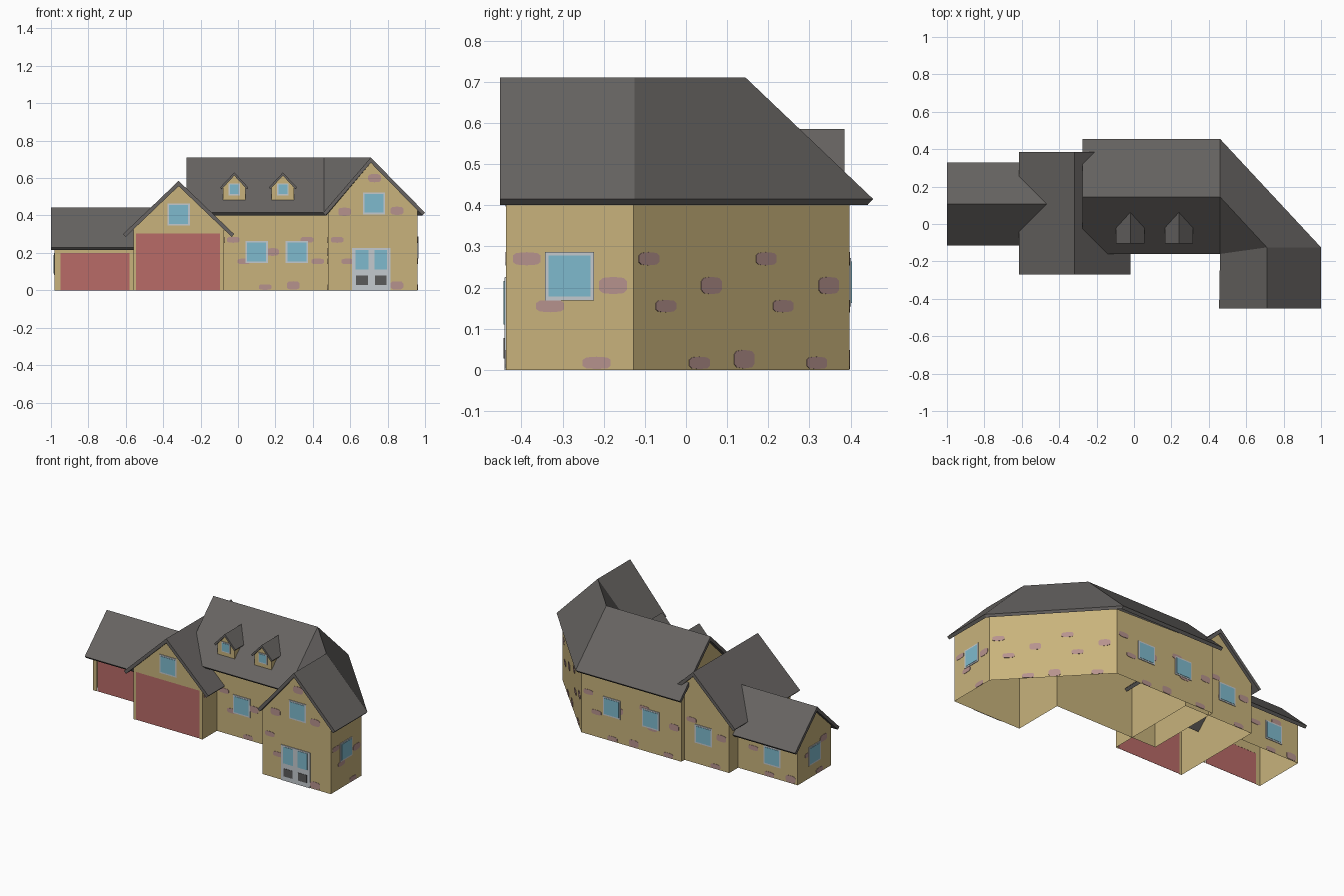
import bpy, bmesh, math
from mathutils import Vector

if "Cube" in bpy.data.objects:
    bpy.data.objects.remove(bpy.data.objects["Cube"])


def material(name, rgb):
    m = bpy.data.materials.new(name)
    m.diffuse_color = (*rgb, 1)
    m.use_nodes = True
    m.node_tree.nodes["Principled BSDF"].inputs["Base Color"].default_value = m.diffuse_color
    return m


WALL = material("tan_wall", (0.58, 0.45, 0.20))
STONE = material("mauve_stone", (0.47, 0.29, 0.27))
ROOF = material("grey_roof", (0.135, 0.127, 0.122))
GLASS = material("blue_glass", (0.21, 0.49, 0.61))
FRAME = material("pale_frame", (0.55, 0.59, 0.62))
RED = material("red_door", (0.48, 0.145, 0.137))
DARK = material("dark_panel", (0.10, 0.10, 0.10))


def finish(name, bm, mat, recalc=False):
    if recalc:
        bmesh.ops.remove_doubles(bm, verts=bm.verts, dist=1e-4)
        bmesh.ops.recalc_face_normals(bm, faces=bm.faces)
    me = bpy.data.meshes.new(name)
    bm.to_mesh(me)
    bm.free()
    me.materials.append(mat)
    ob = bpy.data.objects.new(name, me)
    bpy.context.collection.objects.link(ob)
    return ob


def face(bm, pts):
    return bm.faces.new([bm.verts.new(p) for p in pts])


def walls(name, plan, tops, peaks, doors={}, skip=()):
    """Open shell on a counter-clockwise plan, with gable peaks and door openings."""
    bm = bmesh.new()
    n = len(plan)
    for i in range(n):
        if i in skip:
            continue
        (ax, ay), (bx, by) = plan[i], plan[(i + 1) % n]
        pts = [(ax, ay, 0)]
        if i in doors:
            l, r, h = doors[i]
            pts += [(l, ay, 0), (l, ay, h), (r, ay, h), (r, ay, 0)]
        pts += [(bx, by, 0), (bx, by, tops[(i + 1) % n])]
        if i in peaks:
            pts.append(peaks[i])
        pts.append((ax, ay, tops[i]))
        face(bm, pts)
    finish(name, bm, WALL)


def roof(name, stations, t=0.02):
    """Loft of a thick gable section (eave, ridge, eave) through the stations."""
    bm = bmesh.new()
    rings = []
    for st in stations:
        a, r, b = map(Vector, st)

        def under(e):
            d = Vector((r.x - e.x, r.y - e.y, 0)).normalized()
            return e + d * t * 0.7 - Vector((0, 0, t * 0.72))
        low = r - Vector((0, 0, t * 1.4))
        rings.append([a, r, b, under(b), low, under(a)])
    for p, q in zip(rings, rings[1:]):
        for k in range(6):
            m = (k + 1) % 6
            quad = []
            for v in (p[k], p[m], q[m], q[k]):
                if all((v - w).length > 1e-4 for w in quad):
                    quad.append(v)
            if len(quad) > 2:
                face(bm, quad)
    for c in (rings[0], rings[-1]):
        face(bm, [c[0], c[1], c[4], c[5]])
        face(bm, [c[1], c[2], c[3], c[4]])
    finish(name, bm, ROOF, True)


def add_plate(bm, c, n, outline, thick):
    """Thin plate standing off a wall at c with outward horizontal normal n."""
    nv = Vector((n[0], n[1], 0)).normalized()
    tv = Vector((-nv.y, nv.x, 0))
    base = [Vector(c) + tv * u + Vector((0, 0, v)) for u, v in outline]
    top = [p + nv * thick for p in base]
    face(bm, top)
    for i in range(len(base)):
        j = (i + 1) % len(base)
        face(bm, [base[i], base[j], top[j], top[i]])


def plate(name, c, n, w, h, thick, mat):
    bm = bmesh.new()
    add_plate(bm, c, n, [(-w/2, -h/2), (w/2, -h/2), (w/2, h/2), (-w/2, h/2)], thick)
    finish(name, bm, mat)


def window(c, n, w=0.12, h=0.118, rim=0.009):
    plate("window_frame", c, n, w, h, 0.004, FRAME)
    plate("window_glass", c, n, w - 2 * rim, h - 2 * rim, 0.006, GLASS)


# Wall shells: bent main house, big garage, small garage
house = [(-.245, -.105), (.48, -.105), (.48, -.437), (.96, -.437),
         (.96, -.127), (.46, .397), (-.245, .397)]
walls("house_walls", house, [.44, .415, .41, .428, .428, .42, .44],
      {2: (.71, -.437, .682), 6: (-.245, .145, .682)})
walls("large_garage_walls", [(-.56, -.25), (-.075, -.25), (-.075, .365), (-.56, .365)],
      [.325] * 4, {0: (-.3175, -.25, .557), 2: (-.3175, .365, .557)},
      {0: (-.545, -.095, .305)})
walls("small_garage_walls", [(-.98, -.06), (-.56, -.06), (-.56, .275), (-.98, .275)],
      [.255] * 4, {3: (-.98, .1075, .412)}, {0: (-.95, -.58, .2)}, skip=(1,))

# Garage doors filling the openings
plate("large_garage_door", (-.32, -.247, .1525), (0, -1), .45, .305, .001, RED)
plate("small_garage_door", (-.765, -.057, .1), (0, -1), .37, .2, .001, RED)

# Roofs
roof("house_roof", [
    ((-.275, -.16, .415), (-.275, .145, .71), (-.275, .455, .415)),
    ((.46, -.16, .415), (.46, .145, .71), (.46, .455, .415)),
    ((.46, -.16, .415), (.71, -.125, .71), (1, -.125, .415)),
    ((.455, -.452, .415), (.71, -.452, .71), (1, -.452, .415))])
roof("large_garage_roof", [((-.615, y, .30), (-.3175, y, .585), (-.02, y, .30))
                           for y in (-.27, .385)])
roof("small_garage_roof", [((x, -.115, .23), (x, .1075, .442), (x, .33, .23))
                           for x in (-1, -.46)])

# Dormers
for cx in (-.02, .24):
    bm = bmesh.new()
    w, y = .06, -.09
    face(bm, [(cx - w, y, .475), (cx + w, y, .475), (cx + w, y, .56),
              (cx, y, .618), (cx - w, y, .56)])
    for s in (-w, w):
        face(bm, [(cx + s, y, .475), (cx + s, y, .56), (cx + s, -.005, .56)])
    finish("dormer_walls", bm, WALL)
    roof("dormer_roof", [((cx - .075, -.105, .55), (cx, -.105, .63), (cx + .075, -.105, .55)),
                         ((cx - .075, -.02, .55), (cx, .065, .63), (cx + .075, -.02, .55))], .012)
    window((cx, y, .54), (0, -1), .062, .064, .007)

# Windows on every side
for c, n in [((.10, -.105, .205), (0, -1)), ((.315, -.105, .205), (0, -1)),
             ((-.317, -.25, .405), (0, -1)), ((.727, -.437, .465), (0, -1)),
             ((.96, -.283, .228), (1, 0)),
             ((.243, .397, .213), (0, 1)), ((-.03, .397, .213), (0, 1)),
             ((-.38, .365, .19), (0, 1)), ((-.80, .275, .135), (0, 1)),
             ((-.98, .108, .14), (-1, 0))]:
    window(c, n)

# Double front door
plate("front_door", (.713, -.437, .1125), (0, -1), .205, .225, .004, FRAME)
for s in (-1, 1):
    x = .713 + s * .05
    plate("door_glass", (x, -.437, .163), (0, -1), .068, .105, .006, GLASS)
    plate("door_panel", (x, -.437, .053), (0, -1), .062, .05, .006, DARK)

# Scattered stones repeating along each wall
bm = bmesh.new()


def stone(c, n, w=.07, h=.03):
    ring = [(w / 2 * math.copysign(abs(math.cos(a)) ** .6, math.cos(a)),
             h / 2 * math.copysign(abs(math.sin(a)) ** .6, math.sin(a)))
            for a in (math.pi * (k + .5) / 5 for k in range(10))]
    add_plate(bm, c, n, ring, .002)


pattern = [(.05, .27, .032), (.107, .155, .03), (.26, .205, .042),
           (.22, .017, .03), (.37, .026, .045)]
for (ax, ay), (bx, by), zmax in [
        ((-.075, -.105), (.48, -.105), .4), ((.48, -.105), (.48, -.437), .4),
        ((.48, -.437), (.96, -.437), .4), ((.96, -.437), (.96, -.127), .4),
        ((.96, -.127), (.46, .397), .4), ((.46, .397), (-.245, .397), .4),
        ((-.245, .365), (-.56, .365), .3), ((-.075, -.25), (-.075, -.105), .3),
        ((-.56, .275), (-.98, .275), .24), ((-.98, .275), (-.98, -.06), .24)]:
    d = Vector((bx - ax, by - ay))
    length = d.length
    d.normalize()
    for k in range(3):
        for s0, z, h in pattern:
            s = s0 + k * .394
            if .04 < s < length - .04 and z < zmax:
                stone((ax + d.x * s, ay + d.y * s, z), (d.y, -d.x), .07, h)
for x, z in ((.73, .60), (.85, .425), (.57, .42)):
    stone((x, -.437, z), (0, -1), .07, .045)
finish("wall_stones", bm, STONE)
